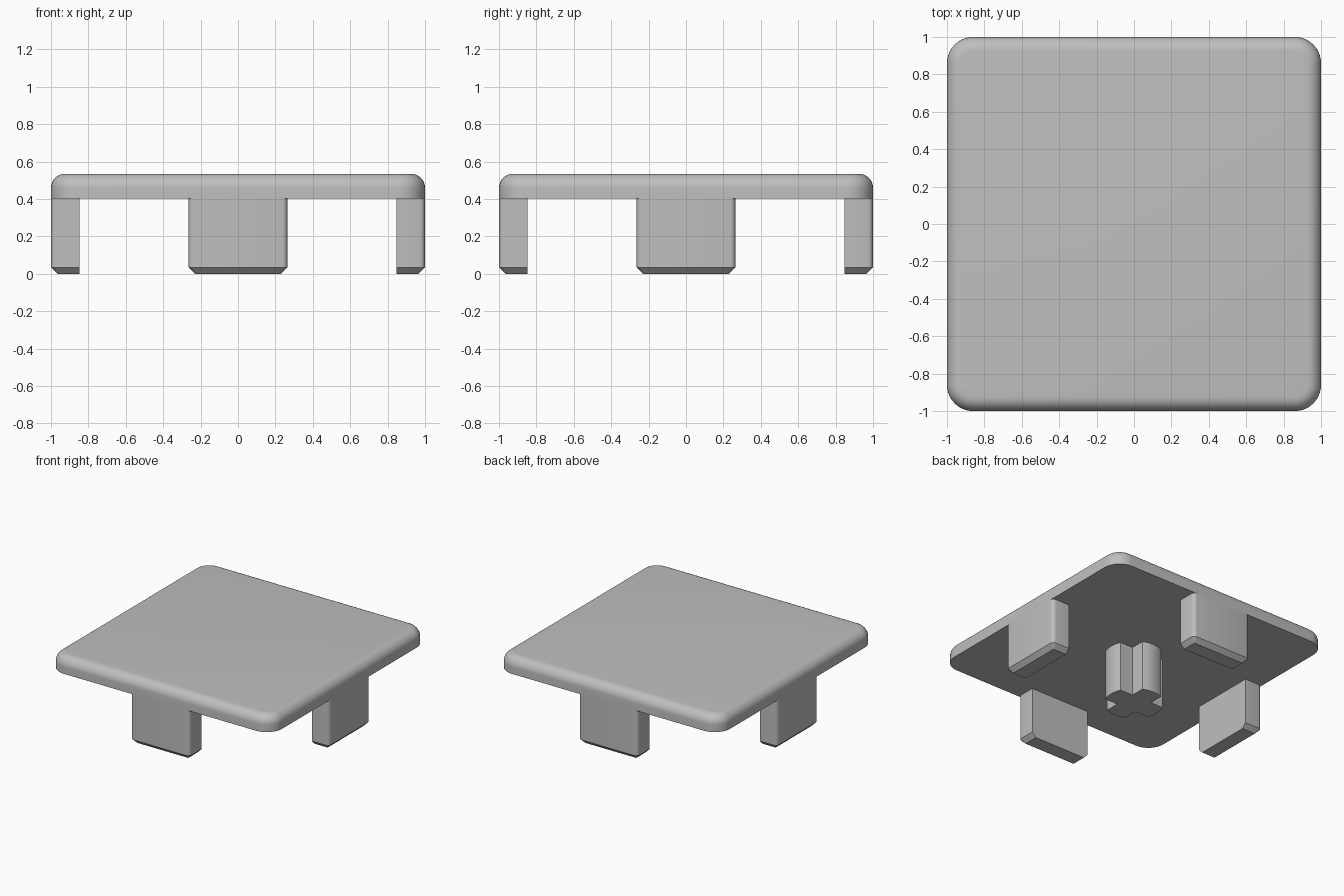
import bpy, bmesh, math

cube = bpy.data.objects.get("Cube")
if cube:
    bpy.data.objects.remove(cube, do_unlink=True)

grey = bpy.data.materials.new("light grey plastic")
grey.use_nodes = True
COLOUR = (0.52, 0.52, 0.52, 1)
grey.diffuse_color = COLOUR
grey.node_tree.nodes["Principled BSDF"].inputs["Base Color"].default_value = COLOUR

PLATE_Z, TOP_Z = 0.403, 0.535


def arc(cx, cy, r, start, end, steps):
    """Points on a circular arc, angles in degrees."""
    angles = [math.radians(start + (end - start) * i / steps) for i in range(steps + 1)]
    return [(cx + r * math.cos(a), cy + r * math.sin(a)) for a in angles]


def loft(name, sections):
    """Solid through a stack of (z, outline) sections with matching points."""
    bm = bmesh.new()
    rings = [[bm.verts.new((x, y, z)) for x, y in pts] for z, pts in sections]
    n = len(rings[0])
    for low, high in zip(rings, rings[1:]):
        for i in range(n):
            j = (i + 1) % n
            bm.faces.new((low[i], low[j], high[j], high[i]))
    bm.faces.new(rings[0][::-1])
    bm.faces.new(rings[-1])
    bmesh.ops.recalc_face_normals(bm, faces=bm.faces)
    mesh = bpy.data.meshes.new(name)
    bm.to_mesh(mesh)
    bm.free()
    mesh.materials.append(grey)
    obj = bpy.data.objects.new(name, mesh)
    bpy.context.collection.objects.link(obj)
    bpy.ops.object.select_all(action='DESELECT')
    obj.select_set(True)
    bpy.context.view_layer.objects.active = obj
    bpy.ops.object.shade_smooth_by_angle(angle=math.radians(30))
    return obj


# Cover plate: rounded square with a rounded upper rim
def rounded_square(inset, radius=0.14):
    c = 1 - radius
    pts = []
    for k, (sx, sy) in enumerate([(1, 1), (-1, 1), (-1, -1), (1, -1)]):
        pts += arc(sx * c, sy * c, radius - inset, 90 * k, 90 * k + 90, 10)
    return pts


FILLET = 0.075
rim = arc(0, TOP_Z - FILLET, FILLET, 0, 90, 8)
loft("cover_plate", [(PLATE_Z, rounded_square(0))]
     + [(z, rounded_square(FILLET - x)) for x, z in rim])


# Clip legs: flush with the plate sides, outer corners rounded, feet chamfered
def leg_outline(inset, r):
    half, outer, inner = 0.265 - inset, 1 - inset, 0.847
    return ([(-half, inner), (half, inner)]
            + arc(half - r, outer - r, r, 0, 90, 5)
            + arc(r - half, outer - r, r, 90, 180, 5))


for k, side in enumerate(["back", "right", "front", "left"]):
    leg = loft(side + "_leg", [(0, leg_outline(0.035, 0.006)),
                               (0.035, leg_outline(0, 0.03)),
                               (PLATE_Z, leg_outline(0, 0.03))])
    leg.rotation_euler.z = math.pi / 2 * k

# Central stem: a round post with four corner notches, leaving a cross
RADIUS, ARM = 0.22, 0.088
spread = math.degrees(math.asin(ARM / RADIUS))
cross = []
for k in range(4):
    cross += arc(0, 0, RADIUS, 90 * k - spread, 90 * k + spread, 8)
    diagonal = math.radians(90 * k + 45)
    reach = ARM * math.sqrt(2)
    cross.append((reach * math.cos(diagonal), reach * math.sin(diagonal)))
loft("centre_stem", [(0, cross), (PLATE_Z, cross)])

# Name the side legs by where they stand
left, right = bpy.data.objects["right_leg"], bpy.data.objects["left_leg"]
if left.rotation_euler.z > right.rotation_euler.z:
    left.name, right.name = "left_leg", "right_leg"
